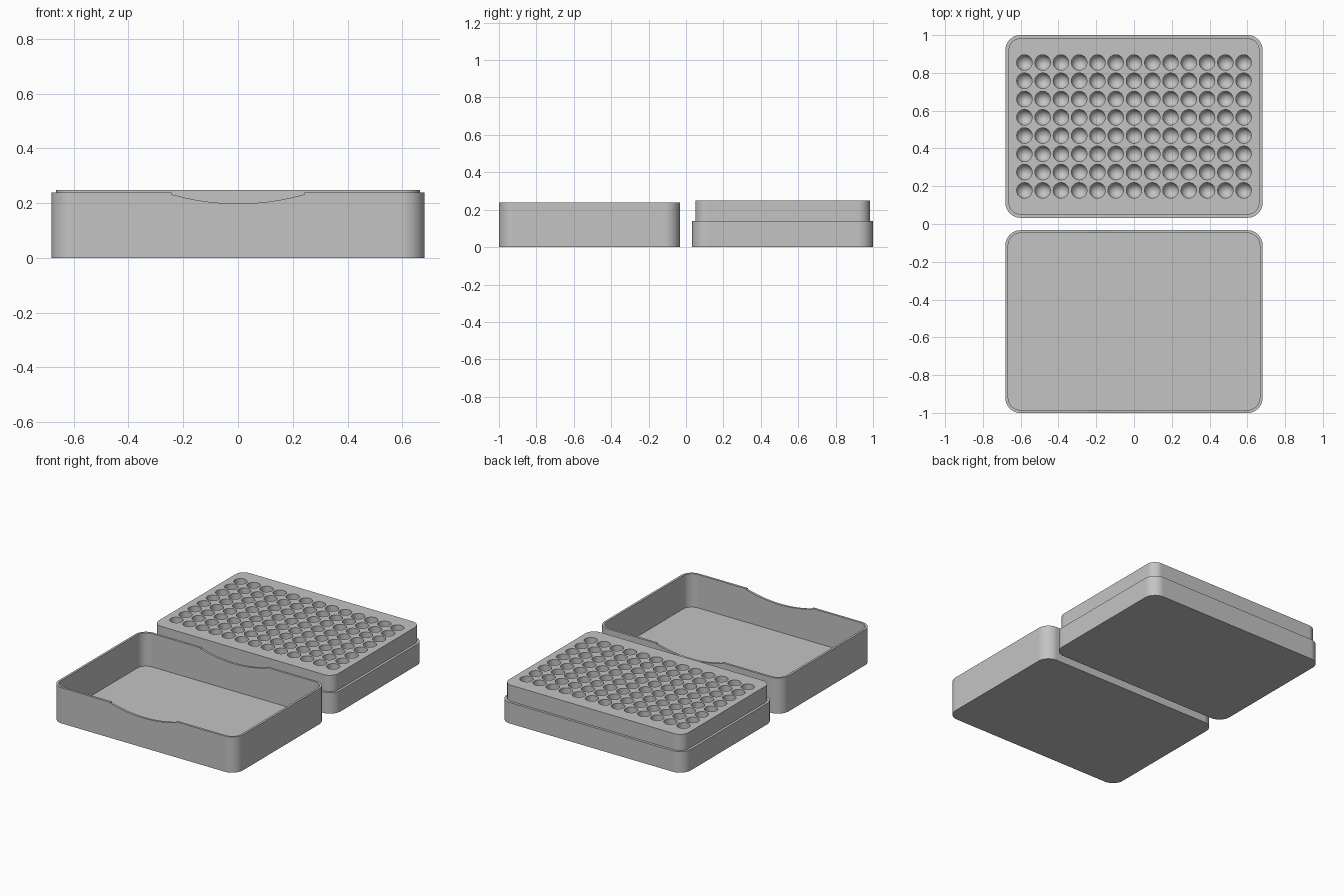
import bpy
import bmesh
from math import cos, sin, pi, radians, sqrt

cube = bpy.data.objects.get("Cube")
if cube:
    bpy.data.objects.remove(cube, do_unlink=True)

WIDTH, DEPTH, RADIUS = 1.362, 0.967, 0.08
CENTRE_Y = 1 - DEPTH / 2
TRAY_TOP, LID_TOP = 0.248, 0.238

grey = bpy.data.materials.new("grey plastic")
grey.use_nodes = True
colour = (0.55, 0.55, 0.55, 1)
grey.diffuse_color = colour
grey.node_tree.nodes["Principled BSDF"].inputs["Base Color"].default_value = colour


def rounded_rect(inset, z, cy, steps=12):
    """Points of the rounded outline, shrunk by inset."""
    r = RADIUS - inset
    hx, hy = WIDTH / 2 - RADIUS, DEPTH / 2 - RADIUS
    points = []
    for k, (sx, sy) in enumerate([(1, 1), (-1, 1), (-1, -1), (1, -1)]):
        for i in range(steps + 1):
            a = (k + i / steps) * pi / 2
            points.append((sx * hx + r * cos(a), cy + sy * hy + r * sin(a), z))
    return points


def circle(x, y, z, r, n=24):
    return [(x + r * cos(2 * pi * i / n), y + r * sin(2 * pi * i / n), z) for i in range(n)]


def loft(bm, rings):
    """Closed solid through a stack of rings, capped at both ends."""
    loops = [[bm.verts.new(p) for p in ring] for ring in rings]
    n = len(loops[0])
    for a, b in zip(loops, loops[1:]):
        for i in range(n):
            j = (i + 1) % n
            bm.faces.new((a[i], a[j], b[j], b[i]))
    bm.faces.new(loops[0][::-1])
    bm.faces.new(loops[-1])


def make_object(name, bm):
    bmesh.ops.recalc_face_normals(bm, faces=bm.faces[:])
    mesh = bpy.data.meshes.new(name)
    bm.to_mesh(mesh)
    bm.free()
    mesh.materials.append(grey)
    obj = bpy.data.objects.new(name, mesh)
    bpy.context.collection.objects.link(obj)
    return obj


def cut_and_smooth(obj, cutter):
    cutter.hide_render = True
    mod = obj.modifiers.new("cut", "BOOLEAN")
    mod.operation, mod.solver, mod.object = "DIFFERENCE", "EXACT", cutter
    bpy.ops.object.select_all(action="DESELECT")
    obj.select_set(True)
    bpy.context.view_layer.objects.active = obj
    bpy.ops.object.modifier_apply(modifier=mod.name)
    bpy.data.objects.remove(cutter, do_unlink=True)
    bpy.ops.object.shade_smooth_by_angle(angle=radians(30))
    weighted = obj.modifiers.new("even shading", "WEIGHTED_NORMAL")
    weighted.keep_sharp = True


# Tray: wide base with a narrower raised block
bm = bmesh.new()
steps = [(0, 0), (0, 0.14), (0.017, 0.14), (0.017, TRAY_TOP)]
loft(bm, [rounded_rect(inset, z, CENTRE_Y) for inset, z in steps])
tray = make_object("tray", bm)

# Round-bottomed wells in a regular grid
COLUMNS, ROWS, PITCH, WELL_R, WELL_Z = 13, 8, 0.0967, 0.041, 0.14
profile = [(TRAY_TOP + 0.02, WELL_R)]
for i in range(8):
    a = i / 8 * pi / 2
    profile.append((WELL_Z - WELL_R * sin(a), WELL_R * cos(a)))
profile.append((WELL_Z - WELL_R, 0.002))
bm = bmesh.new()
for c in range(COLUMNS):
    for r in range(ROWS):
        x = (c - (COLUMNS - 1) / 2) * PITCH
        y = CENTRE_Y + (r - (ROWS - 1) / 2) * PITCH
        loft(bm, [circle(x, y, z, radius) for z, radius in profile])
cut_and_smooth(tray, make_object("well_cutter", bm))

# Lid: thin-walled open box lying upside down
bm = bmesh.new()
steps = [(0, 0), (0, LID_TOP), (0.015, LID_TOP), (0.015, 0.015)]
loft(bm, [rounded_rect(inset, z, -CENTRE_Y) for inset, z in steps])
lid = make_object("lid", bm)

# Shallow curved finger notches through the front and back walls of the lid
HALF, SAG, LIP = 0.243, 0.034, 0.006
arc_r = (HALF ** 2 + SAG ** 2) / (2 * SAG)
low = LID_TOP - LIP - SAG
outline = [(HALF, LID_TOP + 0.05), (-HALF, LID_TOP + 0.05)]
for i in range(33):
    x = HALF * (i / 16 - 1)
    outline.append((x, low + arc_r - sqrt(arc_r ** 2 - x ** 2)))
bm = bmesh.new()
loft(bm, [[(x, y, z) for x, z in outline] for y in (-1.1, 0)])
cut_and_smooth(lid, make_object("notch_cutter", bm))
